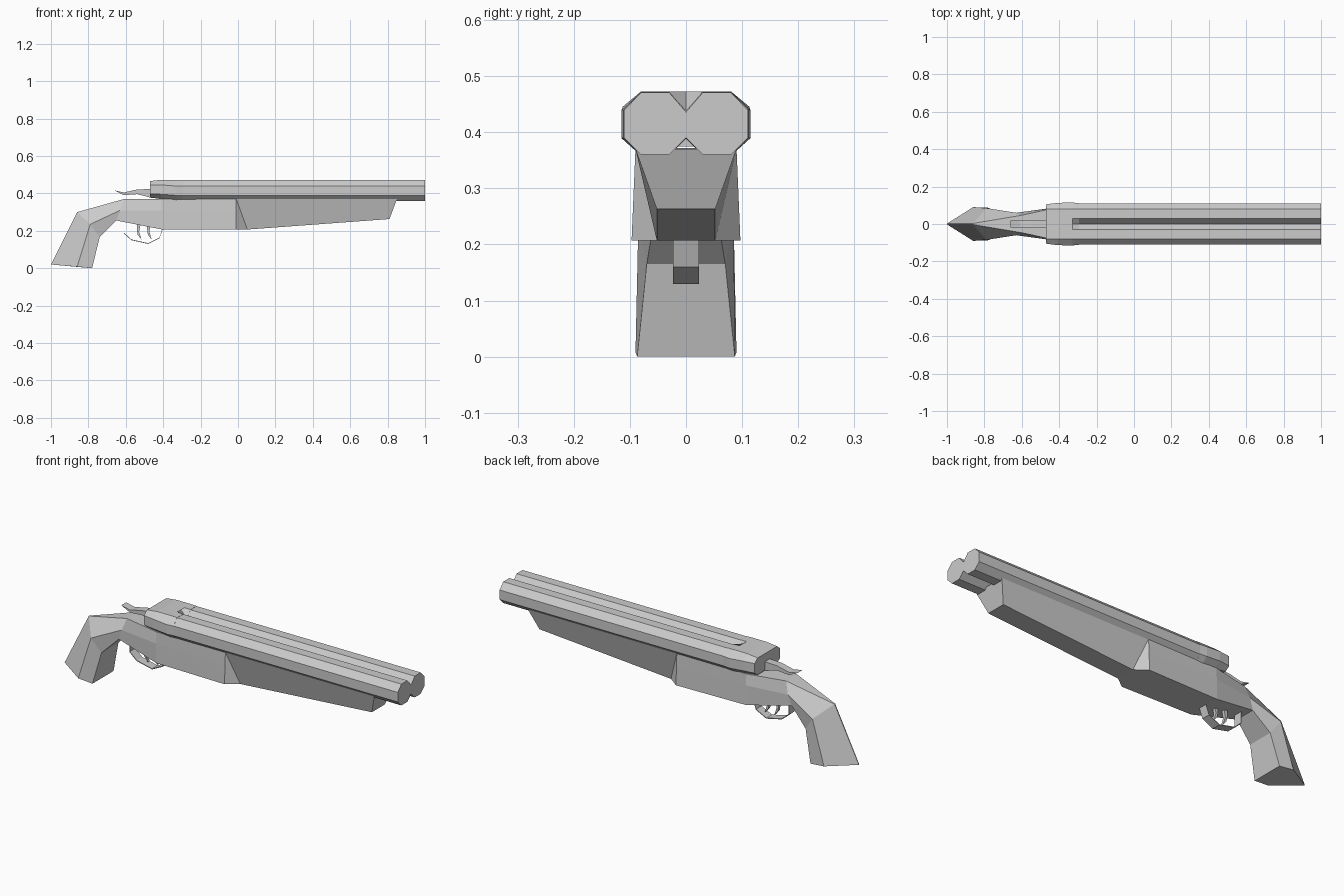
import bpy
import bmesh

if "Cube" in bpy.data.objects:
    bpy.data.objects.remove(bpy.data.objects["Cube"])

GREY = (0.6, 0.6, 0.6, 1)
grey = bpy.data.materials.new("plain grey")
grey.use_nodes = True
grey.diffuse_color = GREY
grey.node_tree.nodes["Principled BSDF"].inputs["Base Color"].default_value = GREY


def loft(name, rings):
    """Skin a row of equal closed rings and cap both ends."""
    bm = bmesh.new()
    rows = [[bm.verts.new(p) for p in ring] for ring in rings]
    n = len(rows[0])
    for a, b in zip(rows, rows[1:]):
        for i in range(n):
            j = (i + 1) % n
            bm.faces.new((a[i], a[j], b[j], b[i]))
    bm.faces.new(rows[0])
    bm.faces.new(rows[-1])
    bmesh.ops.remove_doubles(bm, verts=bm.verts, dist=0.0005)
    bmesh.ops.recalc_face_normals(bm, faces=bm.faces)
    mesh = bpy.data.meshes.new(name)
    bm.to_mesh(mesh)
    bm.free()
    mesh.materials.append(grey)
    obj = bpy.data.objects.new(name, mesh)
    bpy.context.collection.objects.link(obj)
    return obj


def mirrored(points):
    """Ring from (x, half width, z) points listed top to bottom."""
    return points + [(x, -y, z) for x, y, z in reversed(points)]


def plate(name, outline, half):
    """Side outline in (x, z) given a width across y."""
    return loft(name, [[(x, y, z) for x, z in outline] for y in (-half, half)])


def twin_ring(x, w, low, high, groove):
    """Two joined octagons with a valley above and below."""
    mid = (low + high) / 2
    half = [(0.03, high), (0.08, high), (w, mid + 0.024),
            (w, mid - 0.026), (0.08, low), (0.03, low)]
    ring = [(x, y, z) for y, z in half] + [(x, 0, low + 0.03)]
    ring += [(x, -y, z) for y, z in reversed(half)]
    return ring + [(x, 0, high - groove)]


# Barrels and breech
loft("twin_barrels", [twin_ring(x, 0.11, 0.36, 0.471, 0.035) for x in (-0.32, 1)])
loft("breech", [twin_ring(-0.47, 0.105, 0.378, 0.466, 0),
                twin_ring(-0.41, 0.113, 0.37, 0.473, 0),
                twin_ring(-0.33, 0.115, 0.358, 0.473, 0),
                twin_ring(-0.295, 0.111, 0.36, 0.472, 0.034)])

# Receiver flowing into the wrist and the faceted grip
loft("receiver_and_grip", [mirrored(r) for r in (
    [(-0.01, 0.09, 0.37), (-0.01, 0.093, 0.3), (-0.01, 0.097, 0.207)],
    [(-0.41, 0.088, 0.37), (-0.41, 0.09, 0.31), (-0.41, 0.09, 0.208)],
    [(-0.61, 0.045, 0.37), (-0.63, 0.06, 0.31), (-0.65, 0.055, 0.255)],
    [(-0.86, 0.003, 0.3), (-0.79, 0.085, 0.235), (-0.74, 0.07, 0.165)],
    [(-1, 0.002, 0.02), (-0.86, 0.09, 0.008), (-0.78, 0.087, 0)])])

# Tapering fore-end
loft("fore_end", [mirrored(r) for r in (
    [(-0.01, 0.09, 0.372), (-0.01, 0.097, 0.207)],
    [(-0.01, 0.09, 0.372), (0.05, 0.052, 0.207)],
    [(0.81, 0.052, 0.263), (0.81, 0.052, 0.263)],
    [(0.85, 0.09, 0.37), (0.81, 0.052, 0.263)])][:2] + [
    mirrored([(0.85, 0.09, 0.37), (0.81, 0.052, 0.263)])])

# Opening lever behind the breech
plate("top_lever", [(-0.66, 0.416), (-0.61, 0.405), (-0.54, 0.421), (-0.46, 0.424),
                    (-0.46, 0.375), (-0.49, 0.384), (-0.54, 0.396), (-0.61, 0.391)], 0.02)

# Two curved triggers
for label, x in (("rear", -0.53), ("front", -0.475)):
    plate(label + "_trigger", [(x - 0.012, 0.25), (x + 0.012, 0.25), (x + 0.001, 0.195),
                               (x + 0.014, 0.153), (x - 0.006, 0.178), (x - 0.01, 0.2)], 0.008)

# Thin ribbon guard
guard = [(-0.4, 0.215), (-0.42, 0.16), (-0.48, 0.13), (-0.57, 0.15), (-0.61, 0.185), (-0.61, 0.26)]
inner = [(x * 0.99 - 0.005, z + 0.004) for x, z in reversed(guard)]
plate("trigger_guard", guard + inner, 0.023)
